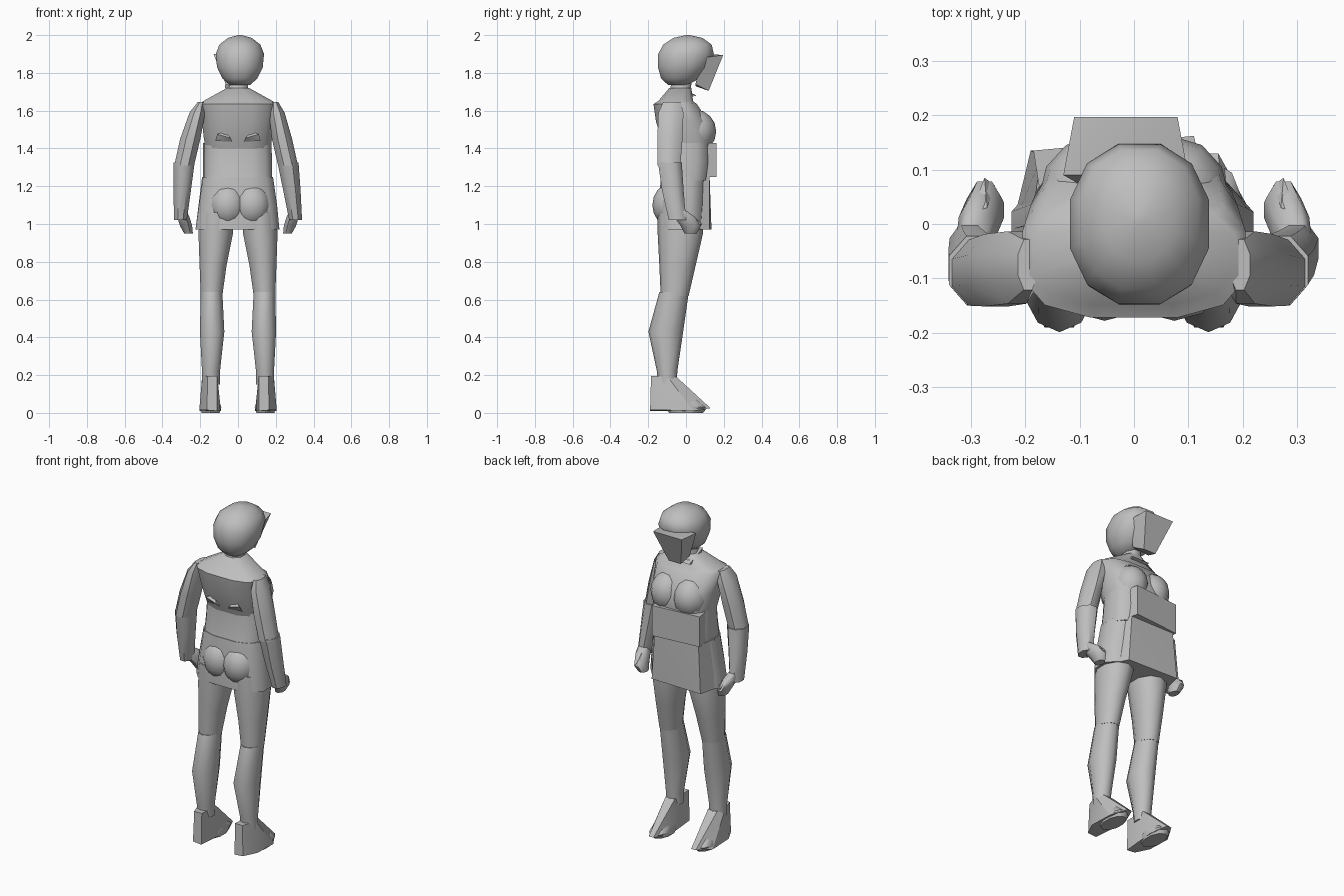
import bpy, bmesh, math
from mathutils import Vector

grey = bpy.data.materials.new("plain grey")
grey.diffuse_color = (0.52, 0.52, 0.52, 1)


def finish(name, bm, angle=50):
    bmesh.ops.recalc_face_normals(bm, faces=bm.faces)
    me = bpy.data.meshes.new(name)
    bm.to_mesh(me)
    bm.free()
    me.materials.append(grey)
    ob = bpy.data.objects.new(name, me)
    bpy.context.collection.objects.link(ob)
    bpy.ops.object.select_all(action='DESELECT')
    ob.select_set(True)
    bpy.context.view_layer.objects.active = ob
    bpy.ops.object.shade_smooth_by_angle(angle=math.radians(angle))
    return ob


def loft(name, rings, n=8, p=2.0, angle=50):
    """Stack of rounded rings: (x, y, z, x radius, y radius)."""
    bm = bmesh.new()
    loops = []
    for cx, cy, z, rx, ry in rings:
        loop = []
        for i in range(n):
            a = 2 * math.pi * (i + 0.5) / n
            c, s = math.cos(a), math.sin(a)
            loop.append(bm.verts.new((cx + rx * math.copysign(abs(c) ** (2 / p), c),
                                      cy + ry * math.copysign(abs(s) ** (2 / p), s), z)))
        loops.append(loop)
    for a, b in zip(loops, loops[1:]):
        for i in range(n):
            j = (i + 1) % n
            bm.faces.new((a[i], a[j], b[j], b[i]))
    bm.faces.new(loops[0])
    bm.faces.new(loops[-1])
    return finish(name, bm, angle)


def hull(name, pts, angle=25):
    """Angular solid wrapped around a few corner points."""
    bm = bmesh.new()
    for q in pts:
        bm.verts.new(q)
    bmesh.ops.convex_hull(bm, input=bm.verts)
    loose = [v for v in bm.verts if not v.link_faces]
    bmesh.ops.delete(bm, geom=loose, context='VERTS')
    return finish(name, bm, angle)


def ball(name, c, r, seg=12, rings=8):
    bm = bmesh.new()
    bmesh.ops.create_uvsphere(bm, u_segments=seg, v_segments=rings, radius=1)
    for v in bm.verts:
        v.co = Vector(c) + Vector((v.co.x * r[0], v.co.y * r[1], v.co.z * r[2]))
    return finish(name, bm)


# head: rounded cap, angular face visor and neck
loft("head", [(0.01, -0.045, 1.735, 0.055, 0.05), (0.01, -0.03, 1.77, 0.095, 0.105),
              (0.01, -0.015, 1.83, 0.125, 0.138), (0.01, 0, 1.90, 0.132, 0.152),
              (0.01, 0.008, 1.95, 0.112, 0.132), (0.01, 0.01, 1.985, 0.065, 0.08),
              (0.01, 0.01, 2.0, 0.01, 0.01)], n=12, p=2.2)
hull("face_visor", [(-0.13, 0.09, 1.90), (0.10, 0.09, 1.88), (-0.11, 0.197, 1.895),
                    (0.08, 0.197, 1.895), (-0.05, 0.12, 1.705), (0.03, 0.12, 1.705),
                    (-0.06, 0.05, 1.73), (0.05, 0.05, 1.74)])
loft("neck", [(0, -0.03, 1.66, 0.08, 0.07), (0, -0.03, 1.71, 0.06, 0.06),
              (0, -0.02, 1.77, 0.05, 0.055)])
hull("collar_flap", [(-0.07, -0.06, 1.74), (0.05, -0.06, 1.72), (-0.06, 0.055, 1.68),
                     (0.05, 0.055, 1.68), (-0.06, -0.03, 1.66), (0.06, -0.03, 1.66)])

# upper torso with sloping shoulders and bust
loft("jacket", [(0, 0.01, 1.40, 0.175, 0.125), (0, 0.005, 1.45, 0.185, 0.138),
                (0, -0.02, 1.54, 0.195, 0.142), (0, -0.057, 1.635, 0.21, 0.118),
                (0, -0.055, 1.65, 0.19, 0.095), (0, -0.03, 1.72, 0.06, 0.06)],
     n=12, p=2.8)
for s in (-1, 1):
    ball("bust", (s * 0.075, 0.05, 1.49), (0.1, 0.11, 0.115))
    # folded hem plates across the back
    hull("back_hem", [(s * 0.03, -0.13, 1.435), (s * 0.12, -0.125, 1.44), (s * 0.04, -0.15, 1.455),
                      (s * 0.11, -0.145, 1.475), (s * 0.07, -0.12, 1.49)])

# waist band with flat front box
loft("waist", [(0, -0.005, 1.23, 0.185, 0.13), (0, 0.01, 1.33, 0.185, 0.125),
               (0, 0.01, 1.435, 0.18, 0.12)], n=12, p=3)
hull("belly_box", [(x, y, z) for x, y in ((-0.185, 0.135), (0.11, 0.162), (-0.17, 0.04),
                   (0.14, 0.04)) for z in (1.25, 1.43)])

# flared skirt with flat front panel, and buttocks
loft("skirt", [(-0.003, -0.025, 0.97, 0.228, 0.125), (0, -0.02, 1.1, 0.212, 0.13),
               (0, -0.01, 1.25, 0.19, 0.125)], n=12, p=2.8)
hull("skirt_front_panel", [(-0.19, 0.135, 0.97), (0.14, 0.125, 0.97), (-0.225, -0.01, 0.97),
                           (0.2, 0.0, 0.97), (-0.17, 0.125, 1.25), (0.12, 0.125, 1.25),
                           (-0.19, 0, 1.25), (0.17, 0, 1.25)])
for s in (-1, 1):
    ball("buttock", (0.01 + s * 0.064, -0.08, 1.10), (0.10, 0.098, 0.115))

for s, side in ((-1, "left"), (1, "right")):
    k = 0.02 if s < 0 else 0     # left arm hangs slightly wider
    # arms
    loft(side + "_upper_arm", [(s * (0.265 + k), -0.09, 1.31, 0.057, 0.065),
                               (s * (0.233 + k), -0.085, 1.45, 0.058, 0.072),
                               (s * (0.205 + k / 2), -0.08, 1.59, 0.045, 0.072),
                               (s * 0.195, -0.075, 1.645, 0.02, 0.05)])
    loft(side + "_forearm", [(s * 0.305, -0.045, 1.02, 0.037, 0.05),
                             (s * (0.285 + k / 2), -0.07, 1.18, 0.05, 0.062),
                             (s * (0.265 + k), -0.085, 1.325, 0.06, 0.068)])
    # hands: palm, curled fingers and thumb
    loft(side + "_hand", [(s * 0.262, 0.025, 0.95, 0.025, 0.035),
                          (s * 0.275, 0.025, 0.99, 0.035, 0.058),
                          (s * 0.29, -0.01, 1.04, 0.035, 0.06),
                          (s * 0.30, -0.035, 1.07, 0.028, 0.04)])
    hull(side + "_thumb", [(s * 0.27, 0.03, 1.05), (s * 0.30, 0.02, 1.05), (s * 0.275, 0.085, 1.0),
                           (s * 0.255, 0.07, 0.98), (s * 0.29, 0.04, 1.0)])
    # legs
    loft(side + "_thigh", [(s * 0.14, -0.06, 0.62, 0.06, 0.074),
                           (s * 0.132, -0.045, 0.78, 0.075, 0.096),
                           (s * 0.118, -0.03, 0.95, 0.096, 0.12),
                           (s * 0.11, -0.03, 1.06, 0.095, 0.12)], n=10)
    loft(side + "_shin", [(s * 0.144, -0.098, 0.15, 0.05, 0.05),
                          (s * 0.143, -0.1, 0.22, 0.05, 0.054),
                          (s * 0.137, -0.107, 0.43, 0.068, 0.092),
                          (s * 0.14, -0.063, 0.64, 0.06, 0.078)], n=10)
    # boots: narrow heel, sloping instep and rounded toe
    hull(side + "_boot", [(s * 0.11, -0.19, 0.01), (s * 0.165, -0.19, 0.015),
                          (s * 0.11, -0.185, 0.195), (s * 0.16, -0.185, 0.195),
                          (s * 0.205, -0.11, 0.015), (s * 0.19, -0.10, 0.195),
                          (s * 0.11, -0.05, 0.19), (s * 0.17, -0.05, 0.19),
                          (s * 0.09, 0.03, 0.01), (s * 0.205, 0.04, 0.01),
                          (s * 0.125, 0.13, 0.025), (s * 0.155, 0.13, 0.025)])
    loft(side + "_toe", [(s * 0.145, 0.0, 0.0, 0.05, 0.09), (s * 0.145, 0.005, 0.03, 0.06, 0.11),
                         (s * 0.145, -0.01, 0.07, 0.045, 0.08)], n=10)
